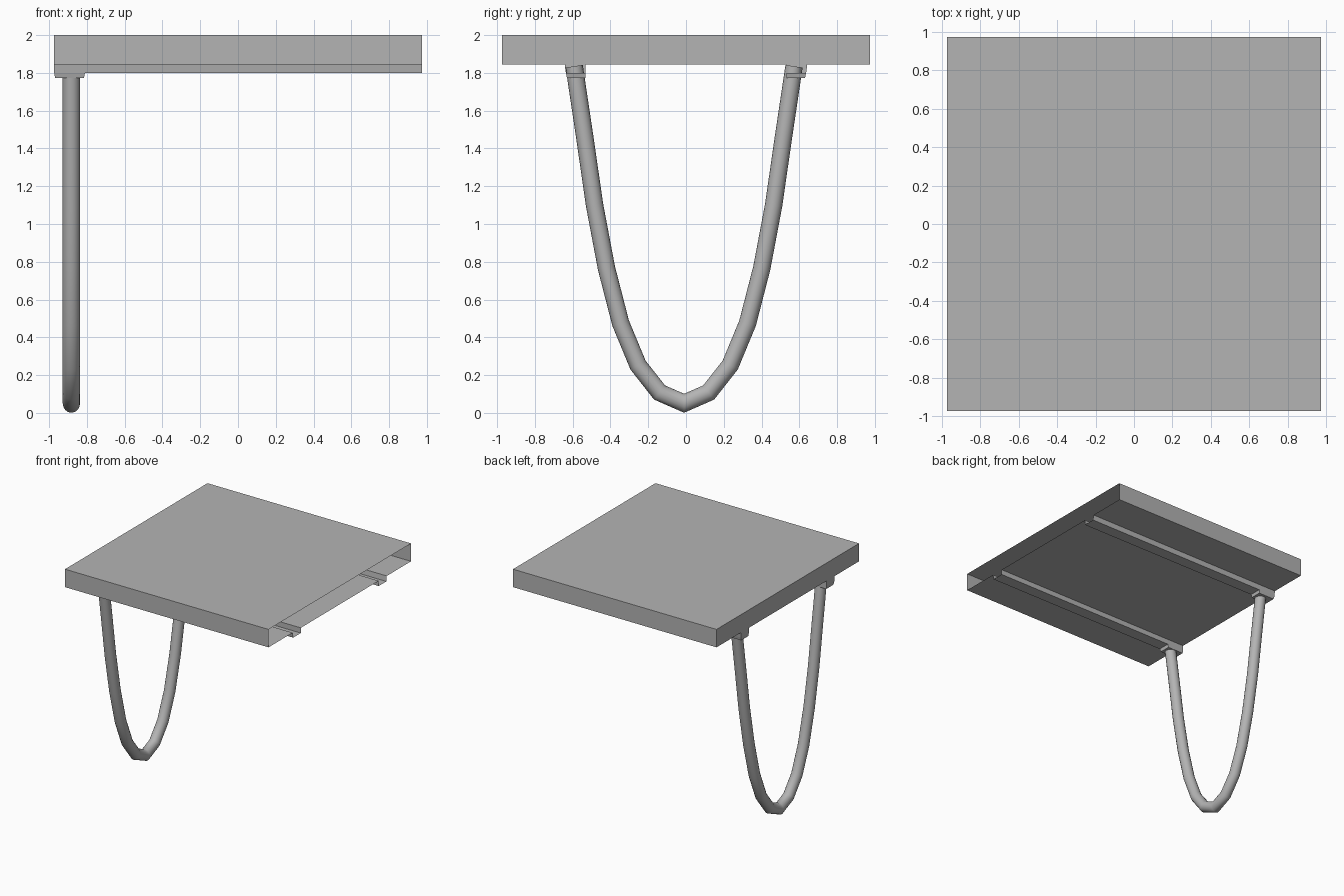
import bpy, bmesh, math
from mathutils import Vector

if "Cube" in bpy.data.objects:
    bpy.data.objects.remove(bpy.data.objects["Cube"])

H = 0.973  # half width of the slab

grey = bpy.data.materials.new("dark_grey")
grey.diffuse_color = (0.455, 0.455, 0.455, 1)
grey.use_nodes = True
grey.node_tree.nodes["Principled BSDF"].inputs["Base Color"].default_value = grey.diffuse_color


def finish(name, bm, smooth=False):
    bmesh.ops.recalc_face_normals(bm, faces=bm.faces[:])
    for f in bm.faces:
        f.smooth = smooth
    me = bpy.data.meshes.new(name)
    bm.to_mesh(me)
    bm.free()
    me.materials.append(grey)
    ob = bpy.data.objects.new(name, me)
    bpy.context.collection.objects.link(ob)
    return ob


# Hollow slab: one profile with two rail grooves, swept along x, open at +x, closed at -x
half = [(0.532, 1.845), (0.532, 1.80), (0.636, 1.80), (0.642, 1.845), (H, 1.845), (H, 2.0)]
profile = half + [(-y, z) for y, z in reversed(half)]
bm = bmesh.new()
left = [bm.verts.new((-H, y, z)) for y, z in profile]
right = [bm.verts.new((H, y, z)) for y, z in profile]
n = len(profile)
for i in range(n):
    j = (i + 1) % n
    bm.faces.new((left[i], left[j], right[j], right[i]))
bm.faces.new(left)
finish("hollow_slab_with_rails", bm)

# Leg sockets under the rail ends, slightly tapered
for side, label in ((-1, "front"), (1, "back")):
    bm = bmesh.new()
    top = [(-H, 0.532), (-0.81, 0.532), (-0.81, 0.636), (-H, 0.636)]
    low = [(-0.968, 0.532), (-0.816, 0.532), (-0.816, 0.63), (-0.968, 0.63)]
    a = [bm.verts.new((x, side * y, 1.80)) for x, y in top]
    b = [bm.verts.new((x, side * y, 1.773)) for x, y in low]
    for i in range(4):
        j = (i + 1) % 4
        bm.faces.new((a[i], a[j], b[j], b[i]))
    bm.faces.new(b)
    finish(label + "_leg_socket", bm)

# Looped leg: round tube with mitred bends along a parabola-like path
CX, CY, R, SIDES = -0.882, -0.01, 0.046, 16
arm = [(0.13, 0.108), (0.244, 0.253), (0.336, 0.475), (0.411, 0.766),
       (0.474, 1.10), (0.526, 1.46), (0.582, 1.835)]
path = [(-y, z) for y, z in reversed(arm)] + [(0, 0.051)] + arm
pts = [Vector((y + CY, z)) for y, z in path]
bm = bmesh.new()
rings = []
for i, p in enumerate(pts):
    d0 = (p - pts[i - 1]).normalized() if i else (pts[1] - p).normalized()
    d1 = (pts[i + 1] - p).normalized() if i < len(pts) - 1 else d0
    t = (d0 + d1).normalized()
    nrm = Vector((-t.y, t.x)) / t.dot(d0)
    ring = []
    for k in range(SIDES):
        ang = 2 * math.pi * k / SIDES
        q = p + nrm * R * math.cos(ang)
        ring.append(bm.verts.new((CX + R * math.sin(ang), q.x, q.y)))
    rings.append(ring)
for r0, r1 in zip(rings, rings[1:]):
    for k in range(SIDES):
        m = (k + 1) % SIDES
        bm.faces.new((r0[k], r0[m], r1[m], r1[k]))
finish("looped_leg", bm, smooth=True)
